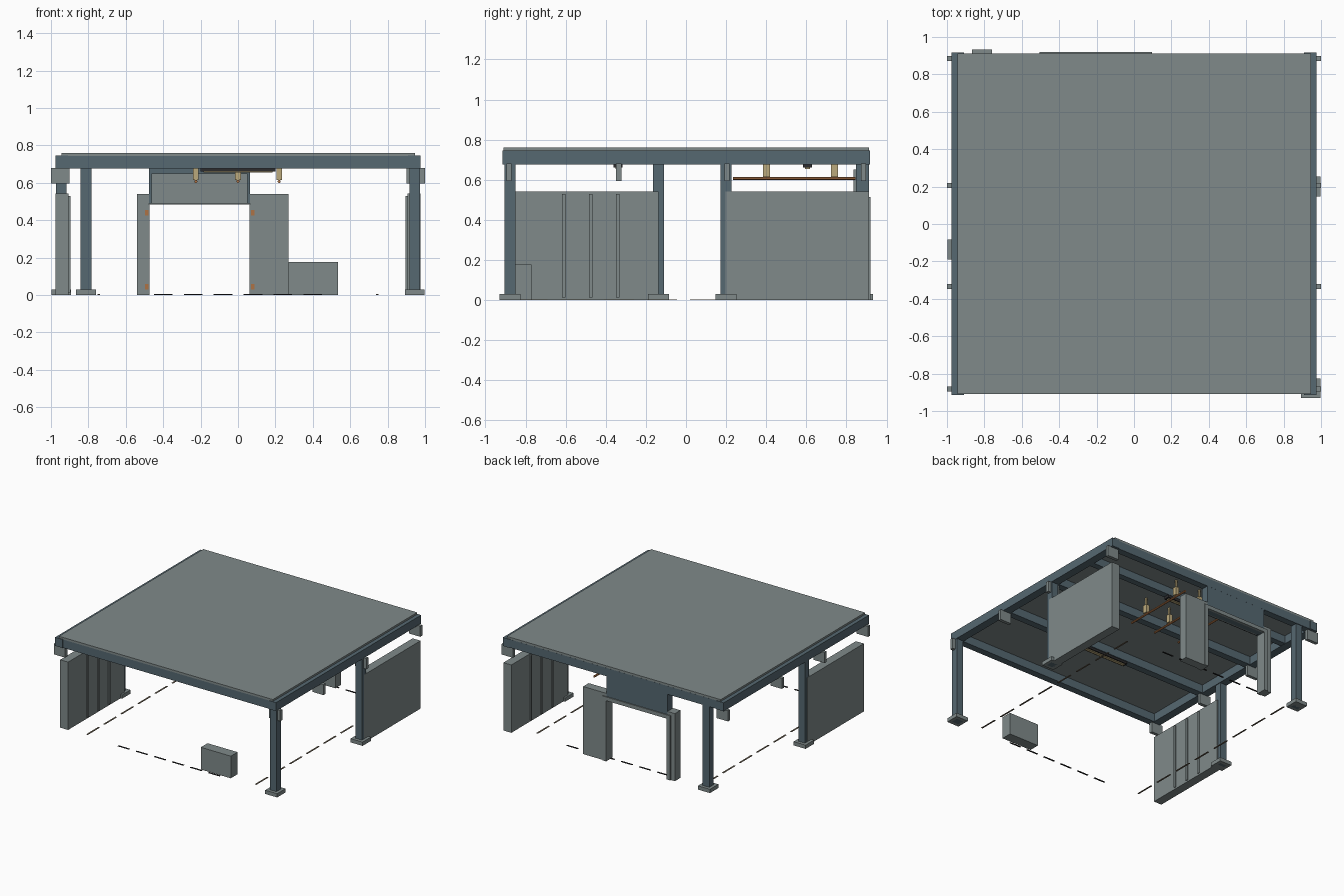
import bpy, bmesh, math

if "Cube" in bpy.data.objects:
    bpy.data.objects.remove(bpy.data.objects["Cube"])


def material(name, rgb):
    m = bpy.data.materials.new(name)
    m.diffuse_color = (*rgb, 1)
    m.use_nodes = True
    m.node_tree.nodes["Principled BSDF"].inputs["Base Color"].default_value = m.diffuse_color
    return m


GREY = material("panel grey", (0.215, 0.255, 0.255))
STEEL = material("blue steel", (0.092, 0.138, 0.165))
DARK = material("dark rubber", (0.025, 0.025, 0.027))
COPPER = material("copper", (0.42, 0.17, 0.06))
TAN = material("brass tan", (0.50, 0.40, 0.20))
BROWN = material("floor line brown", (0.20, 0.16, 0.11))


def box(name, x, y, z, mat):
    """Box from three (min, max) ranges."""
    bm = bmesh.new()
    bmesh.ops.create_cube(bm, size=1)
    for v in bm.verts:
        v.co = [(r[0] + r[1]) / 2 + c * (r[1] - r[0]) for c, r in zip(v.co, (x, y, z))]
    me = bpy.data.meshes.new(name)
    bm.to_mesh(me)
    bm.free()
    me.materials.append(mat)
    ob = bpy.data.objects.new(name, me)
    bpy.context.collection.objects.link(ob)
    return ob


def around(c, w):
    return (c - w / 2, c + w / 2)


def cylinder(name, loc, radius, depth, mat, along_y=False):
    bpy.ops.mesh.primitive_cylinder_add(
        vertices=12, radius=radius, depth=depth, location=loc,
        rotation=(math.pi / 2 if along_y else 0, 0, 0))
    ob = bpy.context.object
    ob.name = name
    ob.data.materials.append(mat)
    bpy.ops.object.shade_smooth_by_angle()


# Roof deck and perimeter beams
box("roof_deck", (-0.945, 0.945), (-0.91, 0.912), (0.743, 0.76), GREY)
for s in (-1, 1):
    box("side_beam", around(s * 0.943, 0.066), (-0.915, 0.918), (0.677, 0.745), STEEL)

# Cross joists, with end brackets under the side beams
for y in (-0.882, -0.335, 0.205, 0.885):
    box("cross_joist", (-0.912, 0.912), around(y, 0.055), (0.677, 0.743), STEEL)
    for s in (-1, 1):
        box("joist_bracket", around(s * 0.95, 0.1), around(y, 0.026), (0.595, 0.68), GREY)
box("lamp_joist", (-0.912, 0.912), around(0.605, 0.05), (0.68, 0.743), STEEL)

# Columns with base plates
for x, y in ((0.945, -0.878), (0.945, 0.2), (-0.945, -0.137), (-0.812, 0.88)):
    box("column", around(x, 0.058), around(y, 0.055), (0.0, 0.68), STEEL)
    box("base_plate", around(x, 0.106), around(y, 0.106), (0.0, 0.03), GREY)

# Side walls with battens on the inner face
for s, y0, y1 in ((-1, -0.852, -0.138), (1, 0.198, 0.912)):
    box("side_wall", around(s * 0.94, 0.07), (y0, y1), (0.0, 0.542), GREY)
    for k in (-1, 0, 1):
        box("wall_batten", around(s * 0.902, 0.012),
            around((y0 + y1) / 2 + 0.02 * -s + k * 0.135, 0.016), (0.012, 0.53), GREY)

# Rear doorway: piers, jambs, head and overhead panel
box("wide_pier", (0.065, 0.27), (0.842, 0.912), (0.0, 0.54), GREY)
box("narrow_pier", (-0.54, -0.475), (0.842, 0.912), (0.0, 0.54), GREY)
for x0, x1 in ((-0.505, -0.472), (0.062, 0.095)):
    box("door_jamb", (x0, x1), (0.836, 0.92), (0.0, 0.485), GREY)
    for z in (0.045, 0.44):
        box("hinge", around((x0 + x1) / 2, 0.02), (0.828, 0.838), around(z, 0.03), COPPER)
box("door_head", (-0.505, 0.095), (0.9, 0.92), (0.485, 0.515), GREY)
box("overhead_panel", (-0.475, 0.065), (0.848, 0.912), (0.49, 0.68), STEEL)
box("overhead_lining", (-0.462, 0.052), (0.835, 0.85), (0.49, 0.65), GREY)

# Low cabinet at the front
box("cabinet", (0.27, 0.535), (-0.855, -0.77), (0.0, 0.177), GREY)

# Hanging pipes with clamps
for x in (-0.225, 0.0, 0.22):
    cylinder("pipe", (x, 0.54, 0.607), 0.008, 0.61, COPPER, True)
    for y in (0.402, 0.74):
        box("pipe_hanger", around(x, 0.03), around(y, 0.035), (0.615, 0.68), TAN)
        box("hanger_rod", around(x, 0.012), around(y, 0.014), (0.66, 0.745), TAN)

# Ceiling lamps
for y in (-0.338, 0.605):
    box("lamp_body", (-0.2, 0.2), around(y, 0.045), (0.66, 0.68), DARK)
    box("lamp_diffuser", (-0.185, 0.185), around(y, 0.025), (0.654, 0.66), TAN)

# Dashed floor lines
for i in range(6):
    for y in (-0.87, 0.86):
        box("cross_dash", around(-0.4 + i * 0.16, 0.1), around(y, 0.012), (0.0, 0.004), DARK)
for i in range(8):
    for s in (-1, 1):
        box("side_dash", around(s * 0.745, 0.012), around(-0.765 + i * 0.215, 0.15),
            (0.0, 0.004), BROWN)
